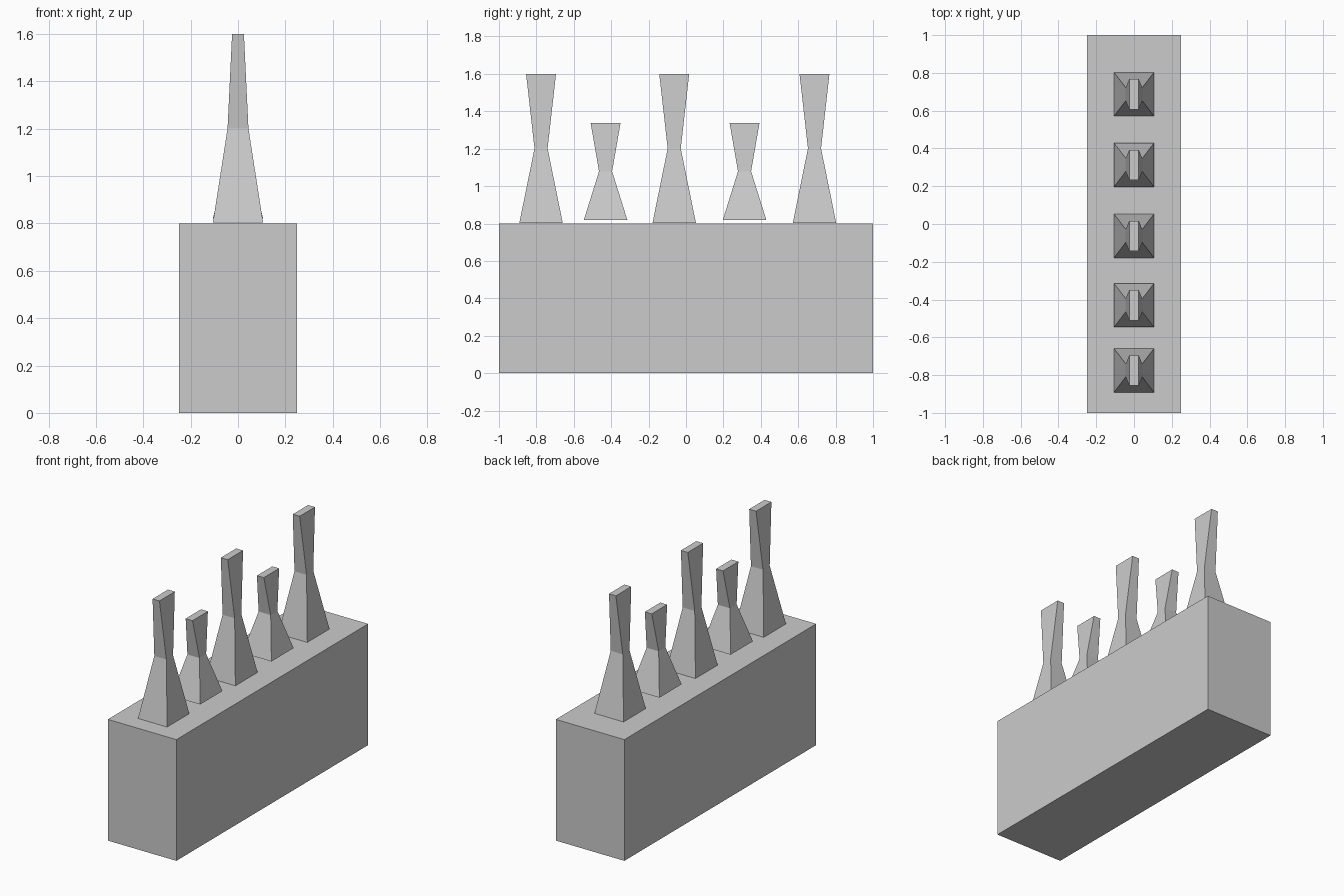
import bpy
import bmesh

if "Cube" in bpy.data.objects:
    bpy.data.objects.remove(bpy.data.objects["Cube"])


def loft(name, sections, y=0.0):
    """Closed solid through rectangular sections (half_x, half_y, z)."""
    bm = bmesh.new()
    rings = [[bm.verts.new((sx * hx, y + sy * hy, z))
              for sx, sy in ((-1, -1), (1, -1), (1, 1), (-1, 1))]
             for hx, hy, z in sections]
    for low, high in zip(rings, rings[1:]):
        for i in range(4):
            j = (i + 1) % 4
            bm.faces.new((low[i], low[j], high[j], high[i]))
    bm.faces.new(rings[0][::-1])
    bm.faces.new(rings[-1])
    mesh = bpy.data.meshes.new(name)
    bm.to_mesh(mesh)
    bm.free()
    obj = bpy.data.objects.new(name, mesh)
    bpy.context.collection.objects.link(obj)
    return obj


def post(name, y, bottom, top):
    """Waisted post: wide foot, narrow middle, flat blade-like top."""
    middle = (bottom + top) / 2
    loft(name, [(0.106, 0.116, bottom), (0.044, 0.035, middle),
                (0.025, 0.08, top)], y)


# Solid base block
loft("base_block", [(0.25, 1.0, 0.0), (0.25, 1.0, 0.8)])

# Tall posts
for i, y in enumerate((-0.775, -0.063, 0.687)):
    post(f"tall_post_{i + 1}", y, 0.803, 1.6)

# Short posts, sitting slightly above the block
for i, y in enumerate((-0.43, 0.313)):
    post(f"short_post_{i + 1}", y, 0.82, 1.338)
